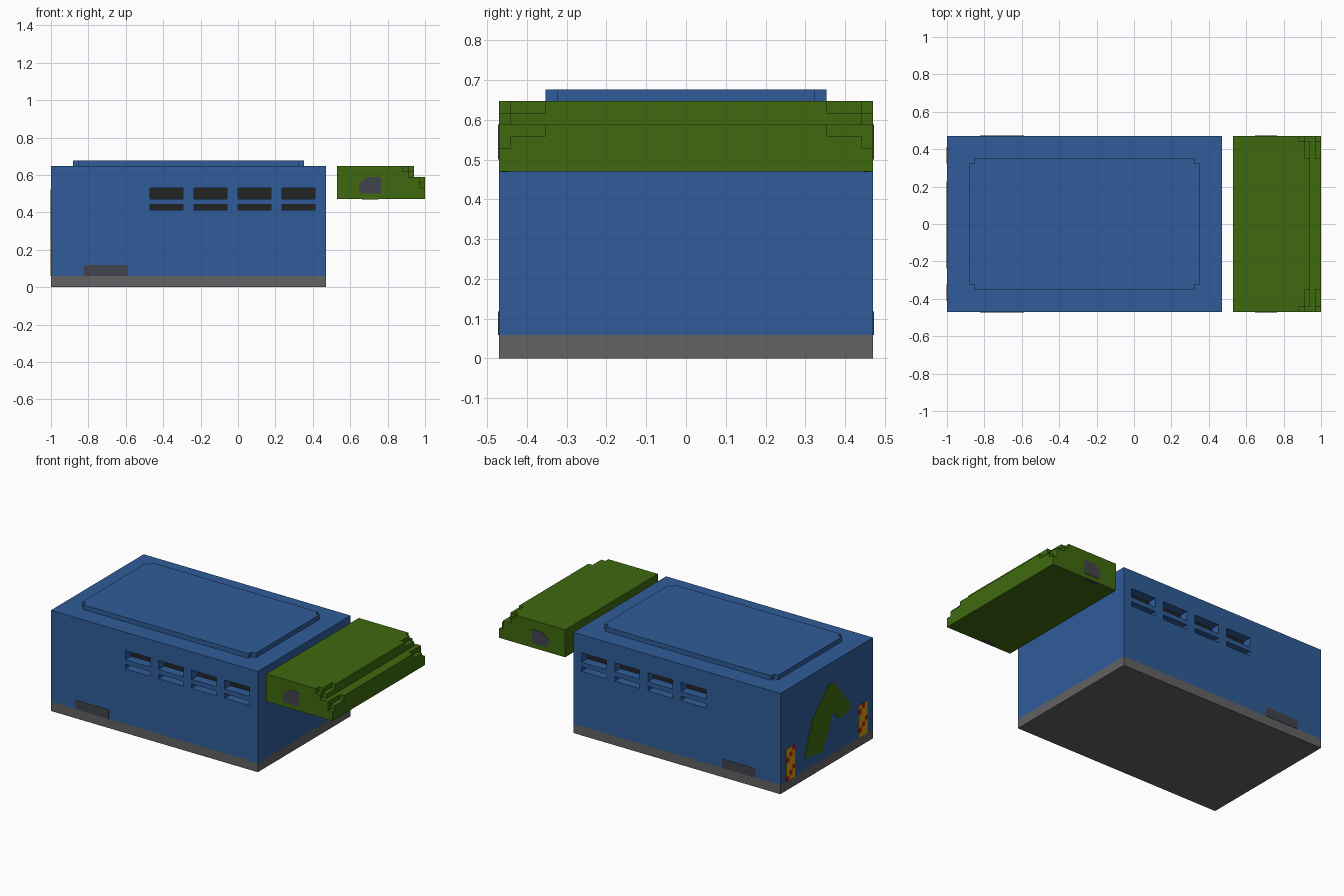
import bpy, bmesh
from mathutils import Vector

cube = bpy.data.objects.get("Cube")
if cube:
    bpy.data.objects.remove(cube, do_unlink=True)

U = 2 / 68  # one design step; x is counted 0..68, y from the centre, z from the floor


def material(name, rgb):
    lin = [(c / 255 / 12.92) if c < 11 else ((c / 255 + 0.055) / 1.055) ** 2.4 for c in rgb]
    m = bpy.data.materials.new(name)
    m.use_nodes = True
    m.diffuse_color = (*lin, 1)
    bsdf = m.node_tree.nodes["Principled BSDF"]
    bsdf.inputs["Base Color"].default_value = (*lin, 1)
    bsdf.inputs["Roughness"].default_value = 0.8
    return m


BLUE = material("container blue", (47, 92, 152))
GREEN = material("leaf green", (63, 105, 15))
GREY = material("base grey", (98, 98, 98))
SLATE = material("slate", (64, 67, 75))
DARK = material("vent dark", (36, 36, 37))
YELLOW = material("warning yellow", (205, 160, 25))
RED = material("warning red", (190, 20, 25))


def pos(x, y, z):
    return Vector(((x - 34) * U, y * U, z * U))


def finish(name, bm, mats):
    bmesh.ops.recalc_face_normals(bm, faces=bm.faces[:])
    mesh = bpy.data.meshes.new(name)
    bm.to_mesh(mesh)
    bm.free()
    for m in mats:
        mesh.materials.append(m)
    ob = bpy.data.objects.new(name, mesh)
    bpy.context.scene.collection.objects.link(ob)
    return ob


def solid(name, xs, ys, zs, mats, filled=lambda x, y, z: True, rule=lambda c, axis: 0):
    """Skin the filled cells of an uneven grid; rule picks the material of each face."""
    grid = (xs, ys, zs)
    bm = bmesh.new()
    verts = {}

    def centre(idx):
        return [(g[i] + g[i + 1]) / 2 for g, i in zip(grid, idx)]

    def is_full(idx):
        inside = all(0 <= i < len(g) - 1 for g, i in zip(grid, idx))
        return inside and filled(*centre(idx))

    def vert(idx):
        if idx not in verts:
            verts[idx] = bm.verts.new(pos(*(g[i] for g, i in zip(grid, idx))))
        return verts[idx]

    cells = [(i, j, k) for i in range(len(xs) - 1)
             for j in range(len(ys) - 1) for k in range(len(zs) - 1)]
    for cell in cells:
        if not is_full(cell):
            continue
        for axis in range(3):
            for side in (0, 1):
                near = list(cell)
                near[axis] += 2 * side - 1
                if is_full(near):
                    continue
                ring = []
                for a, b in ((0, 0), (1, 0), (1, 1), (0, 1)):
                    corner = list(cell)
                    corner[axis] += side
                    corner[(axis + 1) % 3] += a
                    corner[(axis + 2) % 3] += b
                    ring.append(vert(tuple(corner)))
                bm.faces.new(ring).material_index = rule(centre(cell), axis)
    return finish(name, bm, mats)


def plate(name, points, offset, mat):
    """Thin painted plate: an outline pushed out by a small offset."""
    bm = bmesh.new()
    face = bm.faces.new([bm.verts.new(pos(*p)) for p in points])
    out = bmesh.ops.extrude_face_region(bm, geom=[face])
    moved = [v for v in out["geom"] if isinstance(v, bmesh.types.BMVert)]
    bmesh.ops.translate(bm, verts=moved, vec=Vector(offset) * U)
    return finish(name, bm, [mat])


# Base slab
solid("base_slab", [0, 50], [-16, 16], [0, 2], [GREY])

# Main housing with two rows of recessed vents on both long sides
VENTS = [18, 26, 34, 42]


def housing_full(x, y, z):
    in_column = any(v < x < v + 6 for v in VENTS)
    in_row = 16 < z < 18 or 14 < z < 15
    return not (abs(y) > 14 and in_column and in_row)


solid("housing", [0] + [e for v in VENTS for e in (v, v + 6)] + [50],
      [-16, -14, 14, 16], [2, 14, 15, 16, 18, 22], [BLUE, DARK],
      housing_full, lambda c, axis: int(axis == 1 and abs(c[1]) < 14))

# Raised roof plate with notched corners
solid("roof_plate", [4, 5, 45, 46], [-12, -11, 11, 12], [22, 23], [BLUE],
      lambda x, y, z: 5 < x < 45 or abs(y) < 11)


# Side module with a stepped outer edge and stepped corners
def module_full(x, y, z):
    a = abs(y)
    if z < 18:
        reach = 68
    elif z < 19:
        reach = 68 if a < 15 else 67
    elif z < 20:
        reach = 68 if a < 12 else 67
    elif z < 21:
        reach = 66 if a < 15 else 65
    else:
        reach = 66 if a < 12 else 65 if a < 15 else 64
    return x < reach


solid("side_module", [52, 64, 65, 66, 67, 68], [-16, -15, -12, 12, 15, 16],
      [16, 18, 19, 20, 21, 22], [GREEN], module_full)

# Painted patches on both long sides
for side, label in ((-1, "front"), (1, "back")):
    y = 16 * side
    out = (0, 0.08 * side, 0)
    plate(label + "_access_patch", [(6, y, 2), (14, y, 2), (14, y, 4), (6, y, 4)], out, SLATE)
    plate(label + "_module_patch",
          [(56, y, 17.4), (56.5, y, 17), (60, y, 17), (60, y, 20), (57.4, y, 20), (56, y, 18.8)],
          out, SLATE)
    plate(label + "_module_foot_patch",
          [(56.5, 15.2 * side, 16), (59.5, 15.2 * side, 16),
           (59.5, 15.8 * side, 16), (56.5, 15.8 * side, 16)], (0, 0, -0.08), SLATE)

# Warning strips at both edges of the right end
for side, label in ((-1, "front"), (1, "back")):
    ys = [11, 12, 13, 14] if side > 0 else [-14, -13, -12, -11]
    solid(label + "_warning_strip", [-0.1, 0], ys, list(range(2, 10)), [YELLOW, RED],
          rule=lambda c, axis: int(int(c[1] + 20 + c[2]) % 4 == 0))

# Painted green shape on the right end, as (distance from back edge, height)
OUTLINE = [(8.3, 4.7), (14.5, 3.7), (15.2, 5.7), (16, 5.8), (17.6, 10.4), (18.6, 10.6),
           (20, 9), (21.5, 8.8), (23.8, 9.5), (24.1, 10.6), (22, 13.2), (18.3, 17.5),
           (16.6, 17.8), (15, 15.8), (13.2, 14.2), (11, 12), (9.6, 8.5)]
plate("end_painted_shape", [(0, 16 - s, z) for s, z in OUTLINE], (-0.1, 0, 0), GREEN)
